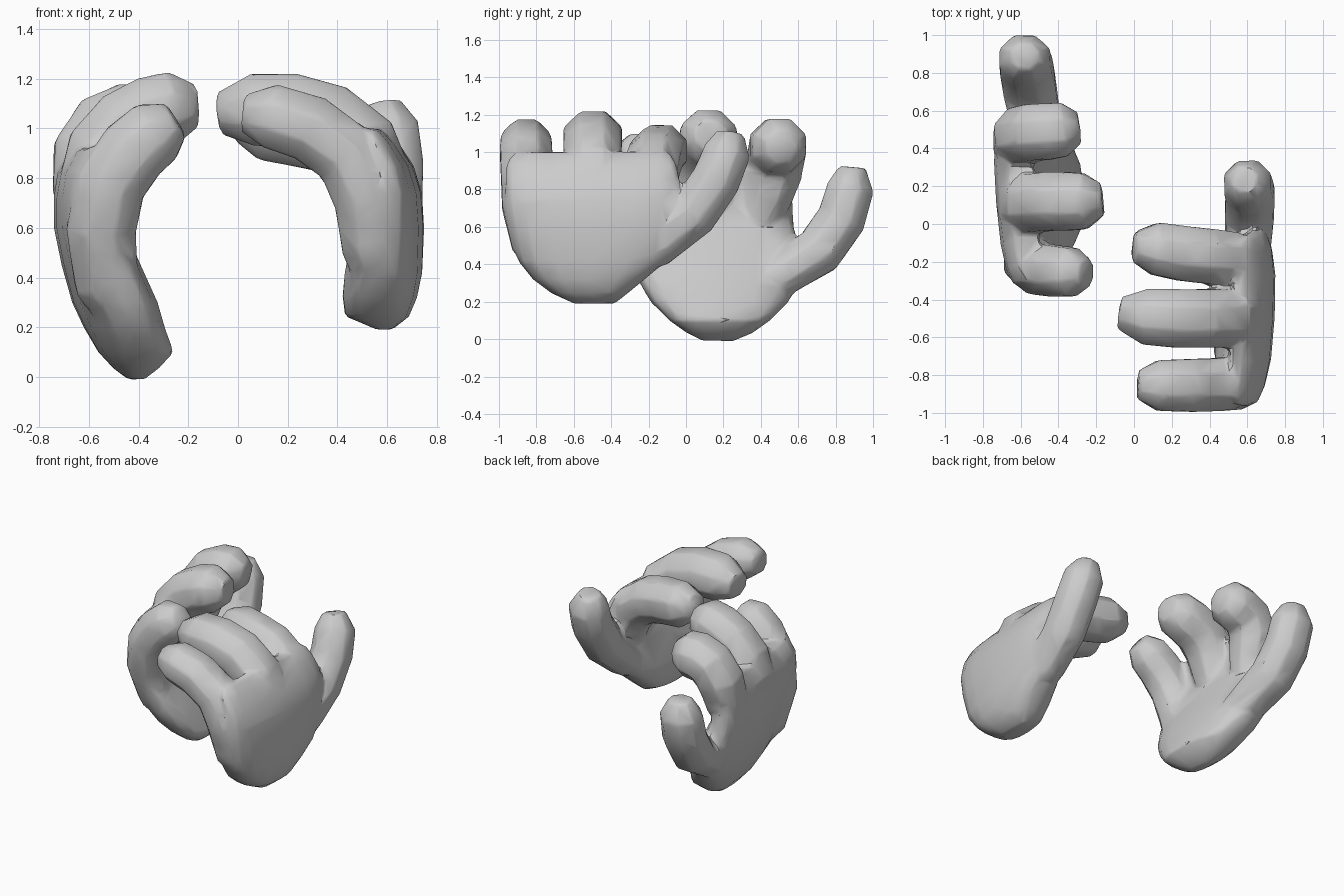
import bpy, bmesh
from math import sin, cos, pi, copysign
from mathutils import Vector


def loft(name, rings):
    """Skin a stack of equal-sized vertex rings and cap both ends."""
    bm = bmesh.new()
    vs = [[bm.verts.new(p) for p in ring] for ring in rings]
    n = len(vs[0])
    for a, b in zip(vs, vs[1:]):
        for i in range(n):
            j = (i + 1) % n
            bm.faces.new((a[i], a[j], b[j], b[i]))
    bm.faces.new(vs[0][::-1])
    bm.faces.new(vs[-1])
    bmesh.ops.recalc_face_normals(bm, faces=bm.faces)
    me = bpy.data.meshes.new(name)
    bm.to_mesh(me)
    bm.free()
    ob = bpy.data.objects.new(name, me)
    bpy.context.collection.objects.link(ob)
    return ob


def digit(name, path, side, width, depth):
    """Eight-sided finger along a path: slim buried root, blunt tapered tip."""
    pts = [Vector(p) for p in path]
    last = len(pts) - 1
    rings = []
    for k, p in enumerate(pts):
        t = (pts[min(k + 1, last)] - pts[max(k - 1, 0)]).normalized()
        s = Vector(side)
        s = (s - t * s.dot(t)).normalized()
        u = t.cross(s)
        f = {0: 0.55, 1: 0.9, last - 1: 0.96, last: 0.55}.get(k, 1.0)
        rings.append([p + s * (width * f * cos(pi / 4 * i + pi / 8) * 1.08)
                      + u * (depth * f * sin(pi / 4 * i + pi / 8) * 1.08) for i in range(8)])
    return loft(name, rings)


def palm(name, sections, skew):
    """Flattened rounded slab from (z, inner/outer x, min/max y), sheared in plan."""
    def soft(v):
        return copysign(abs(v) ** 0.75, v)
    rings = []
    for z, x0, x1, y0, y1 in sections:
        ring = []
        for i in range(16):
            dy = (y1 - y0) / 2 * soft(sin(pi * i / 8))
            x = (x0 + x1) / 2 + (x1 - x0) / 2 * soft(cos(pi * i / 8)) + skew * dy
            ring.append((x, (y0 + y1) / 2 + dy, z))
        rings.append(ring)
    return loft(name, rings)


def join_hand(body, digits):
    """Fuse the digits into the palm, melt the seams, reduce to low-poly facets."""
    bpy.context.view_layer.objects.active = body
    mods = []
    for d in digits:
        m = body.modifiers.new("fuse", 'BOOLEAN')
        m.operation, m.solver, m.object = 'UNION', 'EXACT', d
        mods.append(m)
    m = body.modifiers.new("melt", 'REMESH')
    m.mode, m.voxel_size = 'VOXEL', 0.015
    mods.append(m)
    m = body.modifiers.new("relax", 'SMOOTH')
    m.factor, m.iterations = 0.5, 5
    mods.append(m)
    m = body.modifiers.new("facet", 'DECIMATE')
    m.ratio = 0.035
    mods.append(m)
    for m in mods:
        bpy.ops.object.modifier_apply(modifier=m.name)
    for d in digits:
        bpy.data.objects.remove(d, do_unlink=True)
    bpy.ops.object.select_all(action='DESELECT')
    body.select_set(True)
    bpy.ops.object.shade_smooth_by_angle(angle=0.6)


Y, X = (0, 1, 0), (1, 0, 0)

# hand on the +x side, fingers curling toward -x
right = palm("right_hand", [
    (0.19, 0.56, 0.62, -0.60, -0.38), (0.245, 0.43, 0.69, -0.72, -0.31),
    (0.32, 0.42, 0.72, -0.82, -0.22), (0.42, 0.43, 0.74, -0.90, -0.10),
    (0.60, 0.47, 0.745, -0.95, -0.03), (0.74, 0.51, 0.735, -0.97, -0.02),
    (0.85, 0.52, 0.70, -0.97, -0.03), (0.94, 0.51, 0.64, -0.96, -0.05),
    (1.00, 0.52, 0.58, -0.93, -0.08)], 0.05)
join_hand(right, [
    digit("little_finger", [(0.57, -0.70, 0.34), (0.54, -0.81, 0.52), (0.52, -0.845, 0.72),
                            (0.44, -0.85, 0.89), (0.29, -0.855, 1.00), (0.13, -0.855, 1.05),
                            (0.02, -0.85, 1.06)], Y, 0.14, 0.135),
    digit("middle_finger", [(0.61, -0.5, 0.60), (0.57, -0.5, 0.78), (0.50, -0.5, 0.93),
                            (0.37, -0.5, 1.03), (0.22, -0.5, 1.07), (0.06, -0.49, 1.075),
                            (-0.075, -0.47, 1.06)], Y, 0.155, 0.15),
    digit("index_finger", [(0.62, -0.25, 0.55), (0.58, -0.20, 0.75), (0.51, -0.19, 0.88),
                           (0.39, -0.17, 0.96), (0.25, -0.155, 0.99), (0.11, -0.13, 1.01),
                           (0.00, -0.12, 1.03)], Y, 0.145, 0.145),
    digit("thumb", [(0.585, -0.42, 0.37), (0.60, -0.16, 0.50), (0.61, 0.04, 0.67),
                    (0.615, 0.16, 0.85), (0.60, 0.22, 1.00), (0.58, 0.24, 1.10)], X, 0.13, 0.13)])

# hand on the -x side, tilted, with the thumb spread wide
left = palm("left_hand", [
    (-0.01, -0.44, -0.38, 0.09, 0.26), (0.035, -0.50, -0.32, 0.00, 0.36),
    (0.10, -0.56, -0.26, -0.09, 0.45), (0.20, -0.615, -0.30, -0.19, 0.55),
    (0.30, -0.66, -0.33, -0.25, 0.60), (0.45, -0.70, -0.40, -0.30, 0.61),
    (0.60, -0.73, -0.47, -0.33, 0.58), (0.72, -0.73, -0.52, -0.34, 0.57),
    (0.82, -0.715, -0.53, -0.34, 0.56), (0.92, -0.66, -0.51, -0.31, 0.55)], -0.08)
join_hand(left, [
    digit("little_finger", [(-0.46, 0.02, 0.20), (-0.53, -0.13, 0.38), (-0.55, -0.20, 0.60),
                            (-0.51, -0.235, 0.78), (-0.42, -0.25, 0.91), (-0.33, -0.255, 0.985),
                            (-0.25, -0.26, 1.035)], Y, 0.135, 0.14),
    digit("middle_finger", [(-0.61, 0.10, 0.55), (-0.59, 0.10, 0.75), (-0.54, 0.11, 0.91),
                            (-0.45, 0.12, 1.01), (-0.35, 0.12, 1.06), (-0.26, 0.12, 1.085),
                            (-0.165, 0.13, 1.09)], Y, 0.155, 0.15),
    digit("index_finger", [(-0.61, 0.36, 0.55), (-0.61, 0.43, 0.75), (-0.595, 0.47, 0.90),
                           (-0.53, 0.485, 1.00), (-0.45, 0.49, 1.03), (-0.37, 0.50, 1.035),
                           (-0.29, 0.51, 1.03)], Y, 0.15, 0.15),
    digit("thumb", [(-0.46, 0.20, 0.20), (-0.51, 0.50, 0.34), (-0.55, 0.71, 0.47),
                    (-0.57, 0.83, 0.64), (-0.58, 0.88, 0.81), (-0.58, 0.89, 0.92)],
          X, 0.14, 0.13)])
